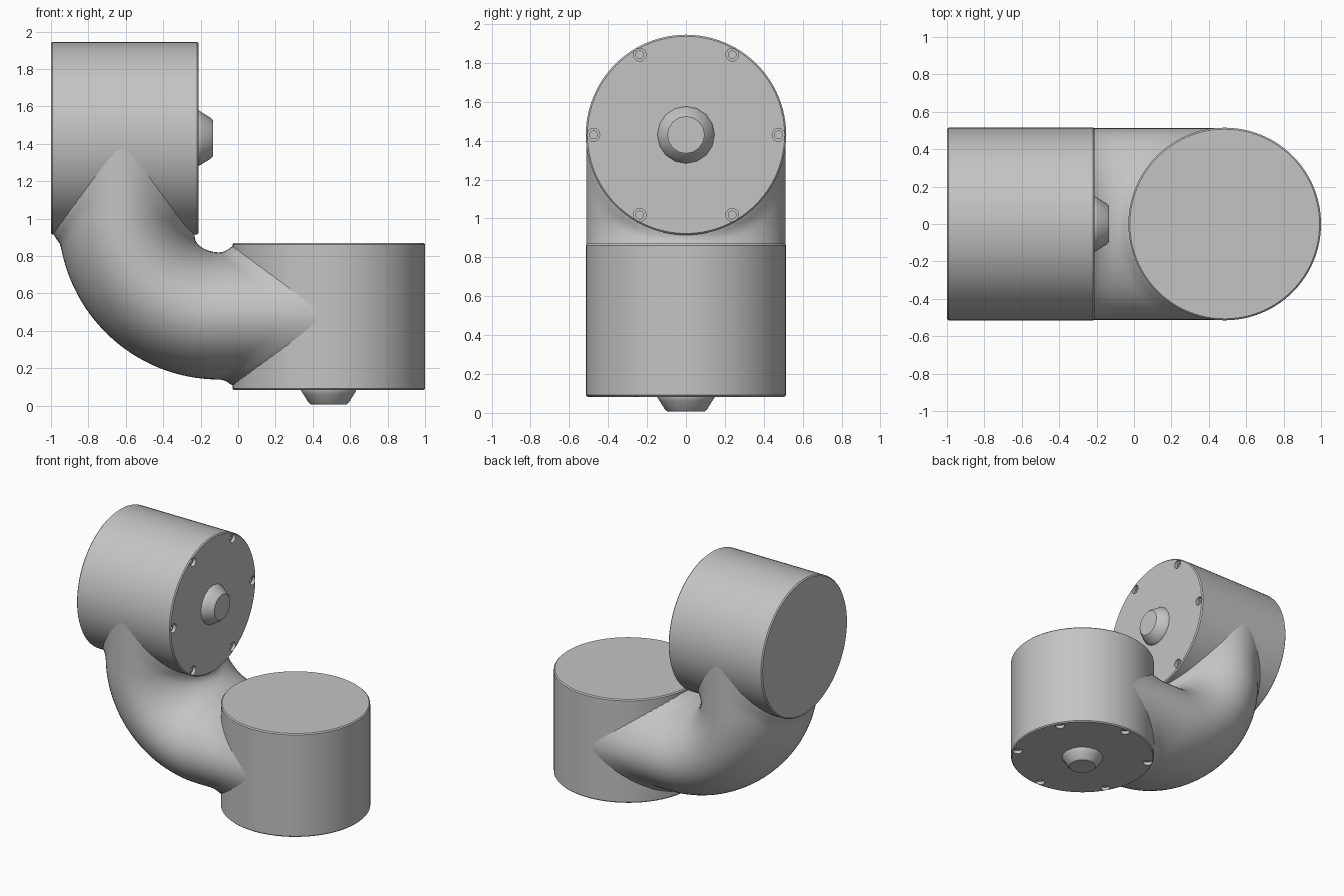
import bpy, bmesh
from math import sin, cos, pi, hypot, radians
from mathutils import Matrix

cube = bpy.data.objects.get("Cube")
if cube:
    bpy.data.objects.remove(cube, do_unlink=True)

GREY = (0.55, 0.55, 0.55, 1)
metal = bpy.data.materials.new("grey metal")
metal.use_nodes = True
metal.diffuse_color = GREY
metal.node_tree.nodes["Principled BSDF"].inputs["Base Color"].default_value = GREY

R = 0.515             # housing radius
AX_Z, AX_X = 1.43, 0.485   # axis of upper housing, axis of lower housing


def skin(name, rings, matrix=Matrix()):
    """Closed tube through a list of rings of points."""
    bm = bmesh.new()
    loops = [[bm.verts.new(p) for p in ring] for ring in rings]
    n = len(loops[0])
    for a, b in zip(loops, loops[1:]):
        for i in range(n):
            j = (i + 1) % n
            bm.faces.new((a[i], a[j], b[j], b[i]))
    bm.faces.new(loops[0])
    bm.faces.new(loops[-1])
    bmesh.ops.recalc_face_normals(bm, faces=bm.faces)
    mesh = bpy.data.meshes.new(name)
    bm.to_mesh(mesh)
    bm.free()
    mesh.materials.append(metal)
    obj = bpy.data.objects.new(name, mesh)
    bpy.context.collection.objects.link(obj)
    obj.matrix_world = matrix
    return obj


def lathe(name, profile, sides, matrix):
    """Spin (radius, height) points about the local z axis."""
    rings = [[(r * cos(2 * pi * i / sides), r * sin(2 * pi * i / sides), h)
              for i in range(sides)] for r, h in profile]
    return skin(name, rings, matrix)


def smooth(obj, angle=35):
    obj.data.shade_smooth()
    obj.data.set_sharp_from_angle(angle=radians(angle))


def cut(obj, cutters):
    """Apply boolean cuts and remove the cutters."""
    for c in cutters:
        c.hide_render = True
        mod = obj.modifiers.new("cut", 'BOOLEAN')
        mod.operation, mod.solver, mod.object = 'DIFFERENCE', 'EXACT', c
    deps = bpy.context.evaluated_depsgraph_get()
    mesh = bpy.data.meshes.new_from_object(obj.evaluated_get(deps))
    obj.modifiers.clear()
    obj.data = mesh
    for c in cutters:
        bpy.data.objects.remove(c, do_unlink=True)


def housing(prefix, frame, length):
    """Drum with a screwed lid and a tapered centre boss; lid faces local +z."""
    b, seam = 0.008, -0.055
    drum = lathe(prefix + "_drum", [(R - b, -length), (R, b - length), (R, seam)], 96, frame)
    lid = lathe(prefix + "_lid", [(R, seam), (R, -b), (R - b, 0)], 96, frame)
    # stepped screw holes around the rim
    step = [(0.033, 0.03), (0.033, -0.025), (0.02, -0.025), (0.02, -0.045)]
    holes = []
    for k in range(6):
        place = Matrix.Rotation(pi / 2 + k * pi / 3, 4, 'Z') @ Matrix.Translation((0.476, 0, 0))
        holes.append(lathe("hole_cutter", step, 16, frame @ place))
    cut(lid, holes)
    boss = lathe(prefix + "_boss",
                 [(0.147, -0.01), (0.147, 0.004), (0.135, 0.022), (0.108, 0.066), (0.095, 0.077)],
                 16, frame)
    for part in (drum, lid, boss):
        smooth(part)


# Two housings at right angles
upper = Matrix.Translation((-0.21, 0, AX_Z)) @ Matrix.Rotation(pi / 2, 4, 'Y')
lower = Matrix.Translation((AX_X, 0, 0.083)) @ Matrix.Rotation(pi, 4, 'Y')
housing("upper", upper, 0.79)
housing("lower", lower, 0.787)

# Elbow path: (point x, point z, outward x, outward z)
CX, CZ, BEND = -0.1, 1.0, 0.52
path = []
for i in range(20):
    path.append((CX - BEND, 1.40 - (1.40 - CZ) * i / 20, -1, 0))
for i in range(41):
    t = pi / 2 * i / 40
    path.append((CX - BEND * cos(t), CZ - BEND * sin(t), -cos(t), -sin(t)))
for i in range(1, 28):
    path.append((CX + (0.45 - CX) * i / 27, CZ - BEND, 0, -1))

# Oval section, flared where it blends into the housings
HALF_IN, HALF_Y, FLARE, REACH = 0.34, 0.512, 0.035, 0.07
rings = []
for px, pz, ox, oz in path:
    ring = []
    for k in range(72):
        a = 2 * pi * k / 72
        y, s = HALF_Y * sin(a), HALF_IN * cos(a)
        x, z = px + ox * s, pz + oz * s
        gap = min(hypot(y, z - AX_Z), hypot(y, x - AX_X)) - R
        blend = 1 - min(max(gap / REACH, 0), 1)
        s += FLARE * blend ** 2 * cos(a)
        ring.append((px + ox * s, y, pz + oz * s))
    rings.append(ring)
elbow = skin("elbow", rings)
smooth(elbow, 50)
